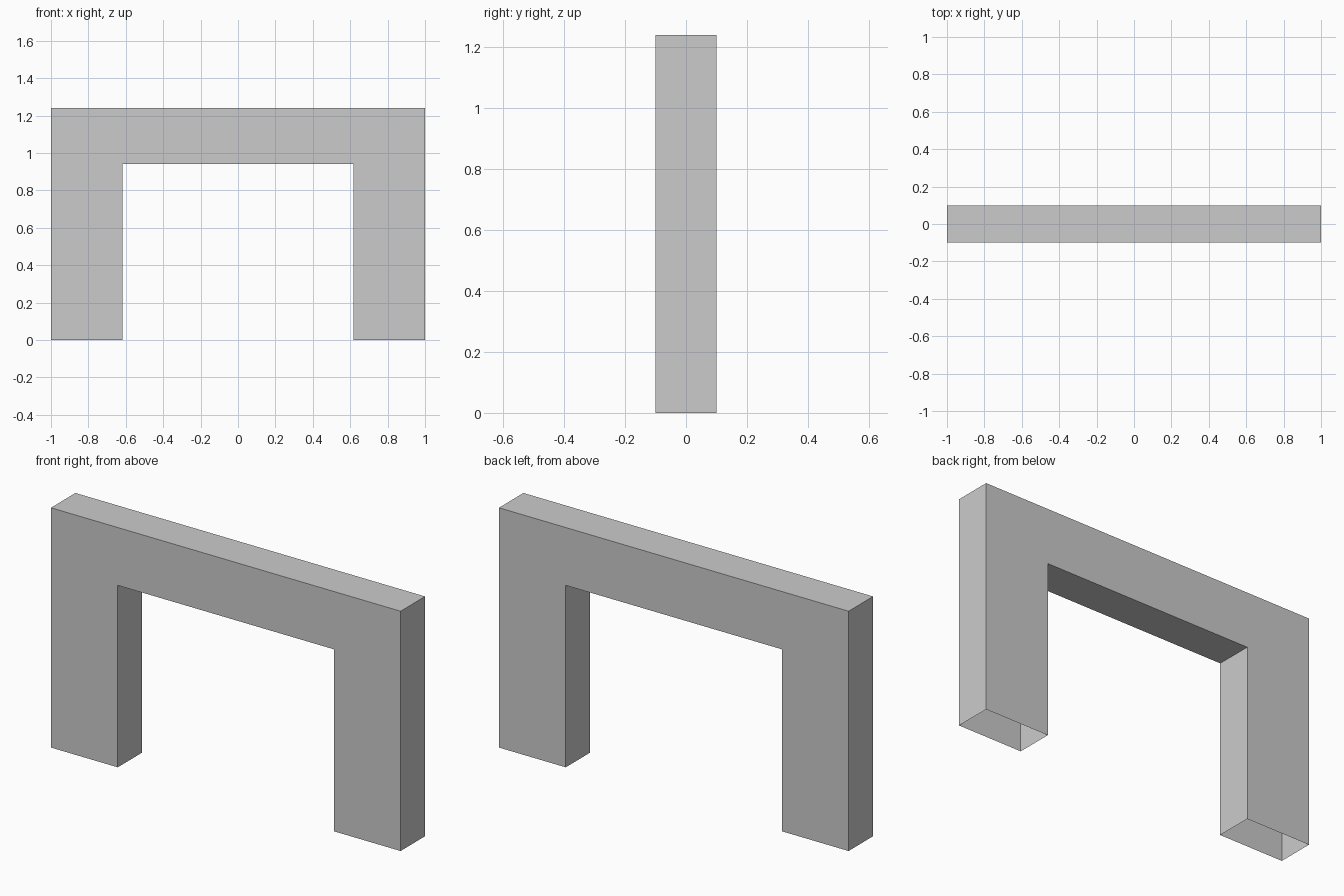
import bpy
import bmesh

if "Cube" in bpy.data.objects:
    bpy.data.objects.remove(bpy.data.objects["Cube"])

HALF_W, HALF_D, HEIGHT = 1.0, 0.10, 1.24
OPEN_W, OPEN_H = 0.618, 0.941

# Single flat grey
grey = bpy.data.materials.new("light_grey")
grey.diffuse_color = (0.6, 0.6, 0.6, 1.0)
grey.use_nodes = True
grey.node_tree.nodes["Principled BSDF"].inputs["Base Color"].default_value = grey.diffuse_color

# Front outline of the archway: right half, mirrored for the left
half = [(OPEN_W, 0), (HALF_W, 0), (HALF_W, HEIGHT)]
right = [(OPEN_W, OPEN_H)] + half
outline = right + [(-x, z) for x, z in reversed(right)]

# Extrude the outline from front to back
bm = bmesh.new()
front = bm.faces.new([bm.verts.new((x, -HALF_D, z)) for x, z in outline])
result = bmesh.ops.extrude_face_region(bm, geom=[front], use_keep_orig=True)
moved = [v for v in result["geom"] if isinstance(v, bmesh.types.BMVert)]
bmesh.ops.translate(bm, verts=moved, vec=(0, 2 * HALF_D, 0))
bmesh.ops.recalc_face_normals(bm, faces=bm.faces[:])

# The feet are open underneath
feet = [f for f in bm.faces if all(v.co.z < 1e-4 for v in f.verts)]
bmesh.ops.delete(bm, geom=feet, context="FACES_ONLY")

mesh = bpy.data.meshes.new("archway")
bm.to_mesh(mesh)
bm.free()
mesh.materials.append(grey)
archway = bpy.data.objects.new("archway", mesh)
bpy.context.collection.objects.link(archway)
